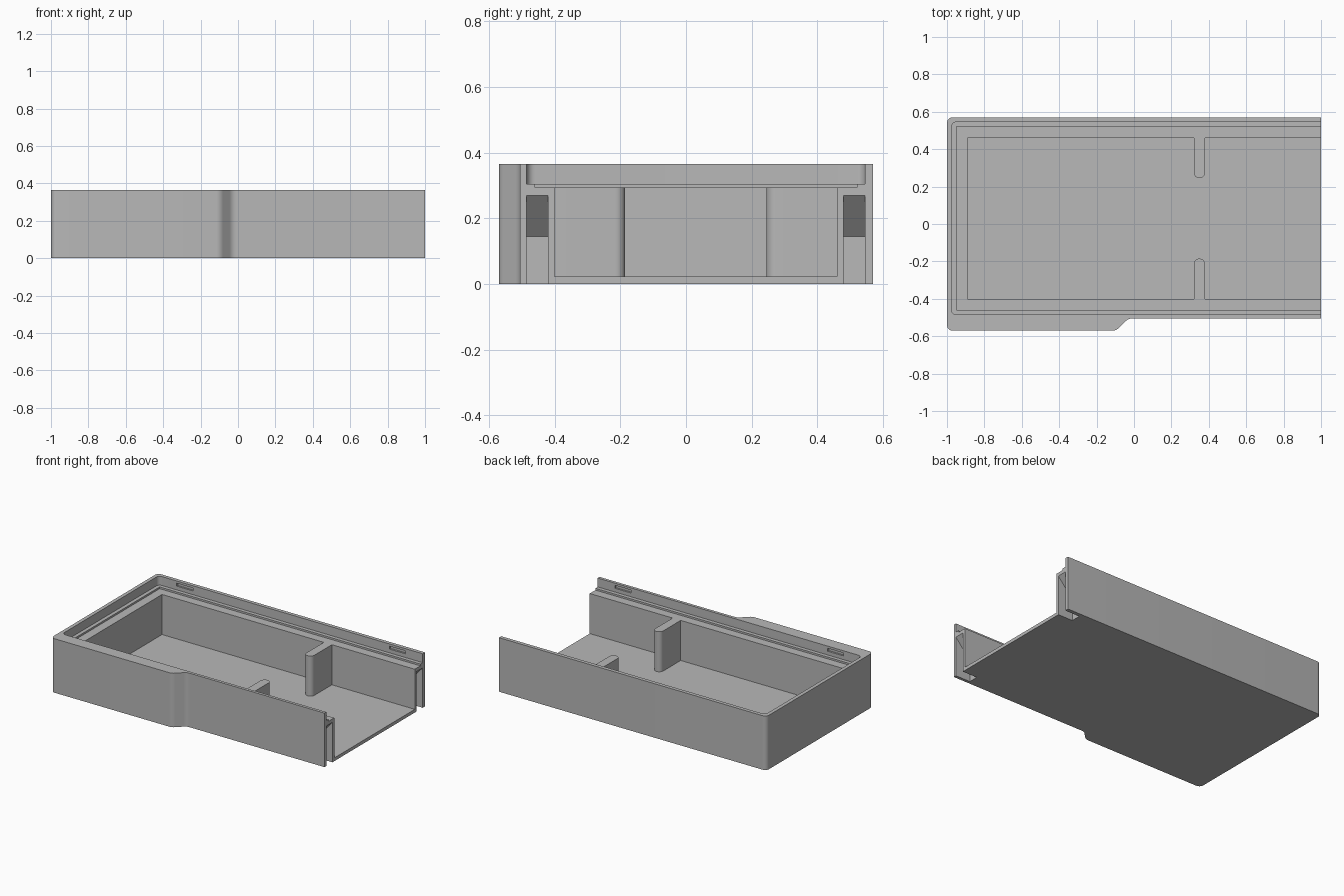
import bpy, bmesh, math
from mathutils import Vector

if "Cube" in bpy.data.objects:
    bpy.data.objects.remove(bpy.data.objects["Cube"], do_unlink=True)

grey = bpy.data.materials.new("plain grey")
grey.use_nodes = True
grey.diffuse_color = (0.48, 0.48, 0.48, 1)
grey.node_tree.nodes["Principled BSDF"].inputs["Base Color"].default_value = grey.diffuse_color


def rounded(points, steps=8):
    """Outline from (x, y, radius) corners, with each corner filleted."""
    out = []
    for i, (x, y, r) in enumerate(points):
        p = Vector((x, y))
        if r == 0:
            out.append(p)
            continue
        a = (Vector(points[i - 1][:2]) - p).normalized()
        b = (Vector(points[(i + 1) % len(points)][:2]) - p).normalized()
        half = a.angle(b) / 2
        centre = p + (a + b).normalized() * r / math.sin(half)
        start = p + a * r / math.tan(half) - centre
        end = p + b * r / math.tan(half) - centre
        total = math.pi - 2 * half
        for k in range(steps + 1):
            t = k / steps
            out.append(centre + (start * math.sin((1 - t) * total)
                                 + end * math.sin(t * total)) / math.sin(total))
    return out


def prism(name, outline, low, high, upright=False):
    """Extrude an outline along z, or along y when upright."""
    bm = bmesh.new()
    place = (lambda p: (p[0], low, p[1])) if upright else (lambda p: (p[0], p[1], low))
    face = bm.faces.new([bm.verts.new(place(p)) for p in outline])
    move = Vector((0, high - low, 0)) if upright else Vector((0, 0, high - low))
    made = bmesh.ops.extrude_face_region(bm, geom=[face])["geom"]
    bmesh.ops.translate(bm, vec=move, verts=[v for v in made if isinstance(v, bmesh.types.BMVert)])
    bmesh.ops.recalc_face_normals(bm, faces=bm.faces)
    mesh = bpy.data.meshes.new(name)
    bm.to_mesh(mesh)
    bm.free()
    mesh.materials.append(grey)
    obj = bpy.data.objects.new(name, mesh)
    bpy.context.collection.objects.link(obj)
    return obj


def box(x0, x1, y0, y1, r=0):
    """Rectangle whose two corners at the closed end are rounded."""
    return rounded([(x0, y0, r), (x1, y0, 0), (x1, y1, 0), (x0, y1, r)])


# Outer body, wider towards the closed end
top = 0.365
body = prism("tray_body", rounded([
    (-1, -0.57, 0.03), (-0.095, -0.57, 0.05), (-0.03, -0.505, 0.05),
    (1, -0.505, 0), (1, 0.57, 0), (-1, 0.57, 0.03)]), 0, top)

# Lid recess and its shallow inner step
cutters = [
    prism("lid_recess_cutter", box(-0.975, 1.1, -0.485, 0.545, 0.025), 0.305, 0.5),
    prism("inner_step_cutter", box(-0.95, 1.1, -0.46, 0.52), 0.293, 0.5),
]

# Main cavity, leaving two round-ended dividers standing
r = 0.0299
cutters.append(prism("cavity_cutter", rounded([
    (-0.89, -0.40, 0),
    (0.32, -0.40, 0), (0.32, -0.185, r), (0.38, -0.185, r), (0.38, -0.40, 0),
    (1.1, -0.40, 0), (1.1, 0.46, 0),
    (0.38, 0.46, 0), (0.38, 0.245, r), (0.32, 0.245, r), (0.32, 0.46, 0),
    (-0.89, 0.46, 0)]), 0.022, 0.5))

# Sloped sockets in the open end of both side walls
socket = [(0.89, -0.1), (0.89, 0.145), (1, 0.27), (1.1, 0.27), (1.1, -0.1)]
for y0, y1 in ((-0.485, -0.42), (0.48, 0.545)):
    cutters.append(prism("end_socket_cutter", socket, y0, y1, True))

# Shallow latch slots inside the rim
for x in (-0.78, 0.81):
    for y in (-0.485, 0.545):
        cutters.append(prism("latch_slot_cutter",
                             box(x - 0.06, x + 0.06, y - 0.012, y + 0.012), 0.33, 0.35))

# Cut everything and bake the result
for cutter in cutters:
    mod = body.modifiers.new(cutter.name, "BOOLEAN")
    mod.operation = "DIFFERENCE"
    mod.solver = "EXACT"
    mod.object = cutter
bpy.context.view_layer.update()
baked = bpy.data.meshes.new_from_object(
    body.evaluated_get(bpy.context.evaluated_depsgraph_get()))
body.modifiers.clear()
body.data = baked
baked.materials.clear()
baked.materials.append(grey)
for poly in baked.polygons:
    poly.material_index = 0
for cutter in cutters:
    bpy.data.objects.remove(cutter, do_unlink=True)

# Smooth the fillets only
bpy.ops.object.select_all(action="DESELECT")
body.select_set(True)
bpy.context.view_layer.objects.active = body
bpy.ops.object.shade_smooth_by_angle(angle=math.radians(30))
